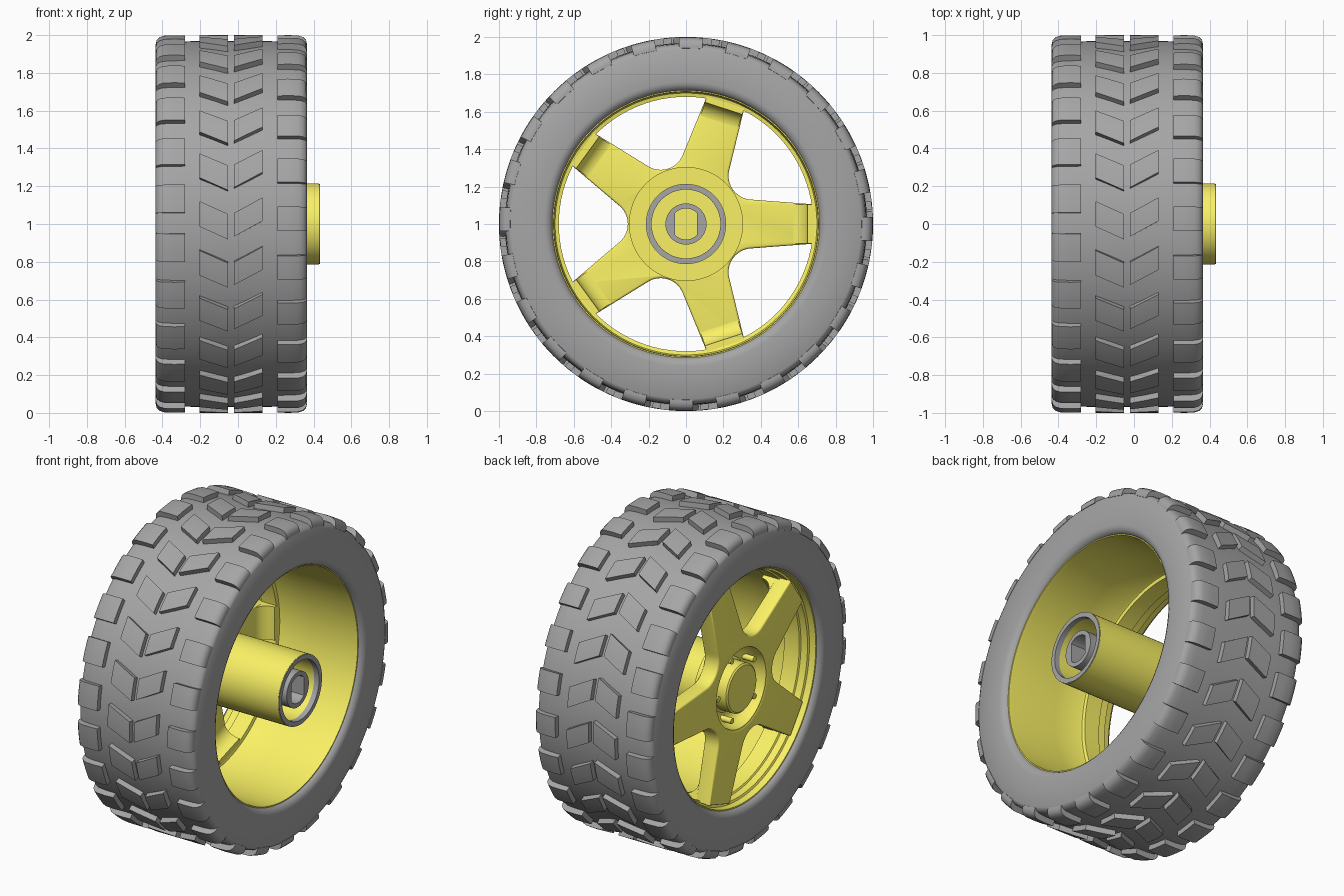
import bpy, bmesh
from math import sin, cos, pi, radians, sqrt
from mathutils import Matrix

if "Cube" in bpy.data.objects:
    bpy.data.objects.remove(bpy.data.objects["Cube"])

yellow = bpy.data.materials.new("yellow_plastic")
yellow.diffuse_color = (0.95, 0.88, 0.13, 1)
yellow.use_nodes = True
yellow.node_tree.nodes["Principled BSDF"].inputs["Base Color"].default_value = yellow.diffuse_color
rubber = bpy.data.materials.new("grey_rubber")
rubber.diffuse_color = (0.38, 0.38, 0.38, 1)
rubber.use_nodes = True
rubber.node_tree.nodes["Principled BSDF"].inputs["Base Color"].default_value = rubber.diffuse_color
AXIS = Matrix(((0, 0, 1, 0), (1, 0, 0, 0), (0, 1, 0, 1), (0, 0, 0, 1)))  # flat drawing -> wheel plane


def P(x, r, a):
    return (x, r * cos(a), 1 + r * sin(a))


def finish(name, bm, mat=rubber, angle=35):
    bmesh.ops.remove_doubles(bm, verts=bm.verts, dist=1e-5)
    bmesh.ops.recalc_face_normals(bm, faces=bm.faces)
    me = bpy.data.meshes.new(name)
    bm.to_mesh(me)
    bm.free()
    ob = bpy.data.objects.new(name, me)
    bpy.context.collection.objects.link(ob)
    me.materials.clear()
    me.materials.append(mat)
    me.shade_smooth()
    me.set_sharp_from_angle(angle=radians(angle))
    return ob


def skin(bm, rings, closed):
    """Join a row of equal closed rings with quads; cap the ends when open."""
    vs = [[bm.verts.new(p) for p in ring] for ring in rings]
    n = len(rings[0])
    for i in range(len(vs) if closed else len(vs) - 1):
        a, b = vs[i], vs[(i + 1) % len(vs)]
        for j in range(n):
            k = (j + 1) % n
            bm.faces.new((a[j], a[k], b[k], b[j]))
    if not closed:
        bm.faces.new(vs[0])
        bm.faces.new(vs[-1])


def lathe(name, prof, mat=rubber, n=96, angle=35):
    bm = bmesh.new()
    skin(bm, [[P(x, r, 2 * pi * i / n) for x, r in prof] for i in range(n)], True)
    return finish(name, bm, mat, angle)


def plate(name, loops, x0, x1, bevel=0, mat=rubber):
    """Flat outline with holes, extruded along the axle."""
    cu = bpy.data.curves.new(name, 'CURVE')
    cu.dimensions, cu.fill_mode = '2D', 'BOTH'
    cu.extrude, cu.bevel_depth, cu.offset = (x1 - x0) / 2 - bevel, bevel, -bevel
    cu.bevel_resolution = 2
    for pts in loops:
        s = cu.splines.new('POLY')
        s.points.add(len(pts) - 1)
        for p, (u, v) in zip(s.points, pts):
            p.co = (u, v, 0, 1)
        s.use_cyclic_u = True
    tmp = bpy.data.objects.new(name + "_outline", cu)
    bpy.context.collection.objects.link(tmp)
    bpy.context.view_layer.update()
    me = bpy.data.meshes.new_from_object(tmp.evaluated_get(bpy.context.evaluated_depsgraph_get()))
    bpy.data.objects.remove(tmp)
    me.transform(AXIS @ Matrix.Translation((0, 0, (x0 + x1) / 2)))
    bm = bmesh.new()
    bm.from_mesh(me)
    return finish(name, bm, mat)


def circle(r, n=64):
    return [(r * cos(2 * pi * i / n), r * sin(2 * pi * i / n)) for i in range(n)]


# Tyre carcass: flat sidewalls and rounded bead edges
MID, HALF = -0.0355, 0.4
side = [(0.345, 0.71), (0.37, 0.714), (0.388, 0.726), (HALF - 0.002, 0.745), (HALF, 0.76),
        (HALF, 0.935), (0.39, 0.952), (0.365, 0.962), (0.32, 0.966), (0.18, 0.968)]
prof = [(MID + x, r) for x, r in side] + [(MID - x, r) for x, r in reversed(side)]
lathe("tyre", prof, n=144, angle=40)

# Tread: four rows of 24 blocks
shoulder = [(0.245, 0.93), (0.245, 0.998), (0.30, 1.0), (0.355, 0.998), (0.38, 0.99),
            (0.395, 0.975), (HALF, 0.955), (HALF, 0.94), (0.36, 0.93)]


def tread_row(name, prof, phase, width, skew):
    bm = bmesh.new()
    xm = (min(p[0] for p in prof) + max(p[0] for p in prof)) / 2
    for k in range(24):
        rings = []
        for j in range(6):
            f = phase + 2 * pi * k / 24 + width * (j / 5 - 0.5)
            rings.append([P(x, r, pi - f - skew * (x - xm)) for x, r in prof])
        skin(bm, rings, False)
    finish(name, bm)


def bar(x0, x1):
    return [(x0, 0.94), (x0, 1.0), ((x0 + x1) / 2, 1.0), (x1, 1.0), (x1, 0.94)]


tread_row("tread_outer_left", [(MID - x, r) for x, r in shoulder], 0.135, 0.15, 0)
tread_row("tread_inner_left", bar(-0.205, -0.053), 0.02, 0.135, -0.45)
tread_row("tread_inner_right", bar(-0.022, 0.13), 0.037, 0.125, 0.55)
tread_row("tread_outer_right", [(MID + x, r) for x, r in shoulder], 0.027, 0.13, 0)

# Rim barrel with an inner ledge and a stepped lip on the spoke side
lathe("rim", [(0.335, 0.73), (0.335, 0.708), (0.31, 0.706), (0.0, 0.705), (-0.19, 0.704),
              (-0.20, 0.70), (-0.205, 0.68), (-0.31, 0.68), (-0.315, 0.69), (-0.36, 0.69),
              (-0.365, 0.703), (-0.405, 0.708), (-0.41, 0.73)], yellow)

# Five-spoke star with filleted roots and a centre opening
star = []
for k in range(5):
    a = 2 * pi * k / 5
    pts = [(0.685, -0.105), (0.685, 0.105)]
    for i in range(13):
        t = radians(270 - 108 * i / 12)
        pts.append((0.439 * cos(pi / 5) + 0.128 * cos(t), 0.439 * sin(pi / 5) + 0.128 * sin(t)))
    star += [(u * cos(a) - v * sin(a), u * sin(a) + v * cos(a)) for u, v in pts]
plate("spokes", [star, circle(0.25)], -0.385, -0.285, 0.012, yellow)

# Curved spoke feet that run into the rim
foot = [(0.50, -0.30), (0.50, -0.286)]
foot += [(0.565 + 0.085 * sin(t), -0.201 - 0.085 * cos(t)) for t in [pi / 2 * i / 8 for i in range(9)]]
foot += [(0.684, -0.201), (0.684, -0.30)]
bm = bmesh.new()
for k in range(5):
    a = 2 * pi * k / 5
    skin(bm, [[(x, r * cos(a) - w * sin(a), 1 + r * sin(a) + w * cos(a)) for r, x in foot]
              for w in (-0.105, 0.105)], False)
finish("spoke_feet", bm, yellow)

# Centre dish with raised cap, closed by the round back flange
lathe("hub_dish", [(-0.39, 0), (-0.39, 0.14), (-0.382, 0.15), (-0.30, 0.15), (-0.288, 0.165),
                   (-0.29, 0.19), (-0.305, 0.215), (-0.33, 0.235), (-0.383, 0.245), (-0.383, 0.26),
                   (-0.29, 0.26), (-0.29, 0.305), (-0.26, 0.305), (-0.26, 0)], yellow)

# Pegs in the dish
bm = bmesh.new()
for k in range(5):
    a = 2 * pi * k / 5
    m = Matrix.Translation(P(-0.315, 0.197, a)) @ Matrix.Rotation(pi / 2, 4, 'Y')
    bmesh.ops.create_cone(bm, cap_ends=True, segments=16, radius1=0.018, radius2=0.018,
                          depth=0.1, matrix=m)
finish("pegs", bm, yellow)

# Axle barrel, its end ring, and the keyed sleeve inside
lathe("axle_barrel", [(-0.27, 0), (-0.27, 0.215), (0.43, 0.215), (0.43, 0.187), (0.1, 0.187),
                      (0.1, 0)], yellow, 64)
lathe("barrel_end_ring", [(0.40, 0.184), (0.434, 0.184), (0.434, 0.213), (0.40, 0.213)], n=64)
key = [p for p in circle(0.083) if abs(p[0]) <= 0.06]
c = sqrt(0.083 ** 2 - 0.06 ** 2)
top = sorted([p for p in key if p[1] > 0], reverse=True)
bottom = sorted([p for p in key if p[1] < 0])
plate("keyed_sleeve", [circle(0.11), [(0.06, c)] + top + [(-0.06, c), (-0.06, -c)] + bottom
                       + [(0.06, -c)]], 0.09, 0.415)
